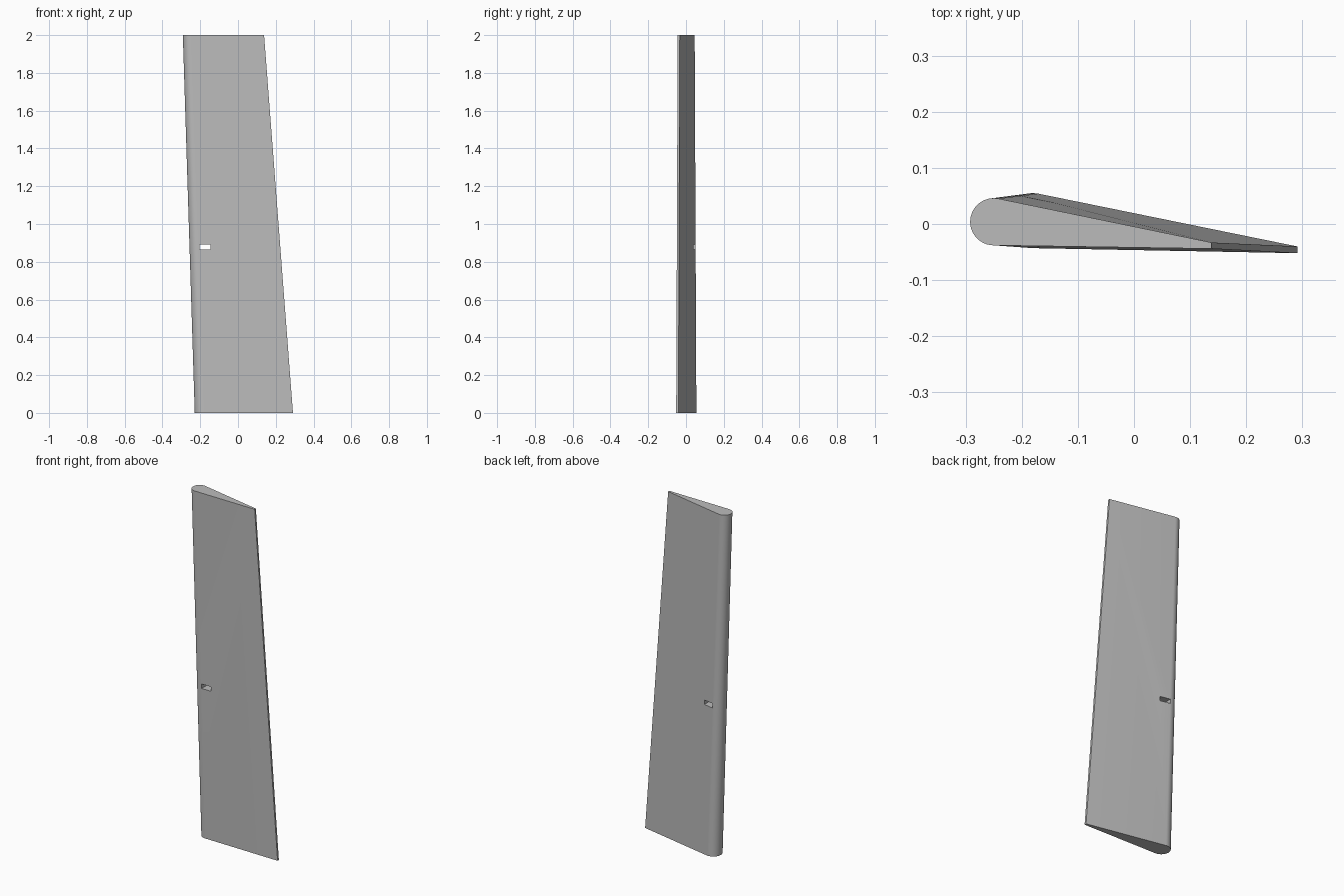
import bpy, bmesh, math

cube = bpy.data.objects.get("Cube")
if cube:
    bpy.data.objects.remove(cube, do_unlink=True)

grey = bpy.data.materials.new("light_grey")
grey.use_nodes = True
colour = (0.5, 0.5, 0.5, 1)
grey.diffuse_color = colour
grey.node_tree.nodes["Principled BSDF"].inputs["Base Color"].default_value = colour

ARC_STEPS = 24


def section(bm, z, cx, cy, radius, tail_x, tail_top, tail_bottom):
    """Round nose running back to a thin, square trailing edge."""
    points = []
    for i in range(ARC_STEPS + 1):
        a = math.radians(79 + (269 - 79) * i / ARC_STEPS)
        points.append((cx + radius * math.cos(a), cy + radius * math.sin(a)))
    points += [(tail_x, tail_bottom), (tail_x, tail_top)]
    return [bm.verts.new((x, y, z)) for x, y in points]


# Tapered blade lofted between its two end sections
bm = bmesh.new()
root = section(bm, 0, -0.18, 0.006, 0.049, 0.291, -0.040, -0.052)
tip = section(bm, 2, -0.25, 0.004, 0.042, 0.138, -0.033, -0.044)
count = len(root)
for i in range(count):
    j = (i + 1) % count
    bm.faces.new((root[i], root[j], tip[j], tip[i]))
bm.faces.new(root)
bm.faces.new(tip)
bmesh.ops.recalc_face_normals(bm, faces=bm.faces)
mesh = bpy.data.meshes.new("blade")
bm.to_mesh(mesh)
bm.free()
mesh.materials.append(grey)
blade = bpy.data.objects.new("blade", mesh)
bpy.context.collection.objects.link(blade)

# Small rectangular slot straight through the blade
bpy.ops.mesh.primitive_cube_add(size=1, location=(-0.175, 0, 0.878))
cutter = bpy.context.object
cutter.name = "slot_cutter"
cutter.scale = (0.06, 0.4, 0.026)
cutter.hide_render = True
cutter.data.materials.append(grey)

slot = blade.modifiers.new("slot", "BOOLEAN")
slot.operation = "DIFFERENCE"
slot.solver = "EXACT"
slot.object = cutter

bpy.ops.object.select_all(action="DESELECT")
blade.select_set(True)
bpy.context.view_layer.objects.active = blade
bpy.ops.object.modifier_apply(modifier=slot.name)
bpy.data.objects.remove(cutter, do_unlink=True)
bpy.ops.object.shade_smooth_by_angle(angle=math.radians(25))
